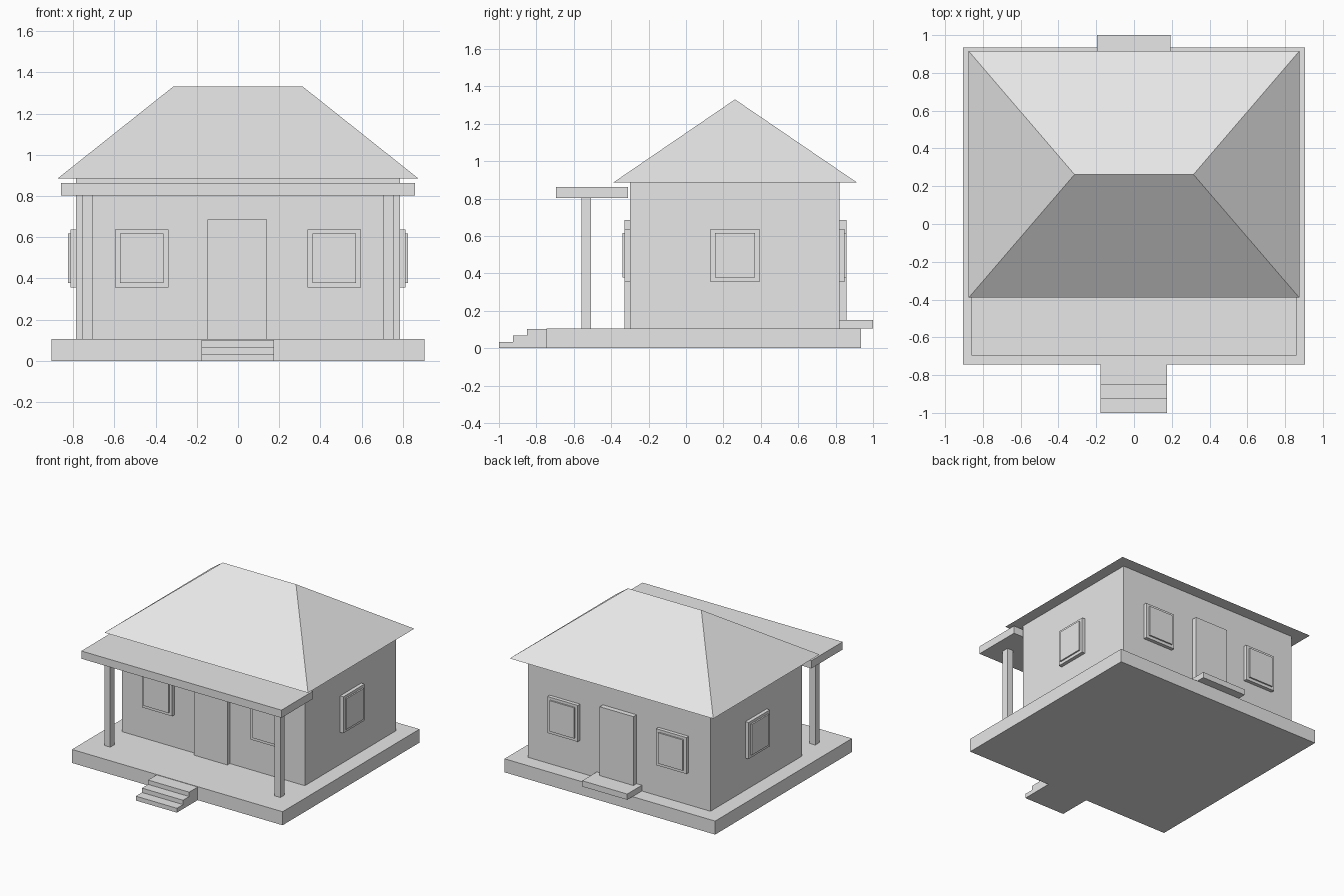
import bpy
import bmesh

default_cube = bpy.data.objects.get("Cube")
if default_cube:
    bpy.data.objects.remove(default_cube, do_unlink=True)

# One plain colour for the whole house
grey = bpy.data.materials.new("light grey")
grey.use_nodes = True
grey.diffuse_color = (0.8, 0.8, 0.8, 1)
grey.node_tree.nodes["Principled BSDF"].inputs["Base Color"].default_value = grey.diffuse_color


def finish(name, bm):
    bmesh.ops.recalc_face_normals(bm, faces=bm.faces)
    mesh = bpy.data.meshes.new(name)
    bm.to_mesh(mesh)
    bm.free()
    mesh.materials.append(grey)
    obj = bpy.data.objects.new(name, mesh)
    bpy.context.collection.objects.link(obj)
    return obj


def box(name, xs, ys, zs):
    """Box spanning the given (low, high) ranges."""
    bm = bmesh.new()
    bmesh.ops.create_cube(bm, size=1)
    for v in bm.verts:
        v.co = [r[0] if c < 0 else r[1] for c, r in zip(v.co, (xs, ys, zs))]
    return finish(name, bm)


GROUND, EAVE, RIDGE = 0.105, 0.885, 1.33
WALL_X, FRONT, BACK = 0.785, -0.3, 0.82

# Base slab and main walls
box("base_slab", (-0.905, 0.905), (-0.745, 0.935), (0, GROUND))
box("walls", (-WALL_X, WALL_X), (FRONT, BACK), (GROUND, EAVE))

# Hipped roof: a flat eave rectangle rising to a short ridge
bm = bmesh.new()
eave = [bm.verts.new((x, y, EAVE)) for x, y in
        ((-0.875, -0.39), (0.875, -0.39), (0.875, 0.915), (-0.875, 0.915))]
left, right = [bm.verts.new((x, 0.262, RIDGE)) for x in (-0.315, 0.315)]
a, b, c, d = eave
for face in (eave, (a, b, right, left), (b, c, right), (c, d, left, right), (d, a, left)):
    bm.faces.new(face)
finish("hipped_roof", bm)

# Porch roof and its two posts
box("porch_roof", (-0.86, 0.86), (-0.695, -0.31), (0.803, 0.863))
for side, label in ((-1, "right"), (1, "left")):
    xs = sorted((side * 0.706, side * 0.756))
    box(f"porch_post_{label}", xs, (-0.56, -0.507), (GROUND, 0.803))

# Front steps, each one higher and shorter
for i in range(3):
    box(f"front_step_{i + 1}", (-0.178, 0.175), (-1 + 0.075 * i, -0.745),
        (0.034 * i, 0.034 * (i + 1)))

# Doors and the back doorstep
box("front_door", (-0.147, 0.14), (-0.33, FRONT), (GROUND, 0.685))
box("back_doorstep", (-0.195, 0.192), (BACK, 1.0), (GROUND, 0.15))
box("back_door", (-0.15, 0.14), (BACK, 0.859), (0.15, 0.685))


def window(name, axis, wall, out, centre):
    """Frame with a raised pane; axis is the wall's normal (0 = x, 1 = y)."""
    for part, half, z, depth in (("frame", 0.13, (0.355, 0.638), 0.028),
                                 ("pane", 0.106, (0.378, 0.617), 0.039)):
        across = (centre - half, centre + half)
        deep = sorted((wall, wall + out * depth))
        box(f"{name}_{part}", *((deep, across) if axis == 0 else (across, deep)), z)


# Two windows at the front and back, one on each side
for side, label in ((-1, "right"), (1, "left")):
    window(f"front_window_{label}", 1, FRONT, -1, side * 0.467)
    window(f"back_window_{label}", 1, BACK, 1, side * 0.467)
    window(f"side_window_{label}", 0, side * WALL_X, side, 0.262)
